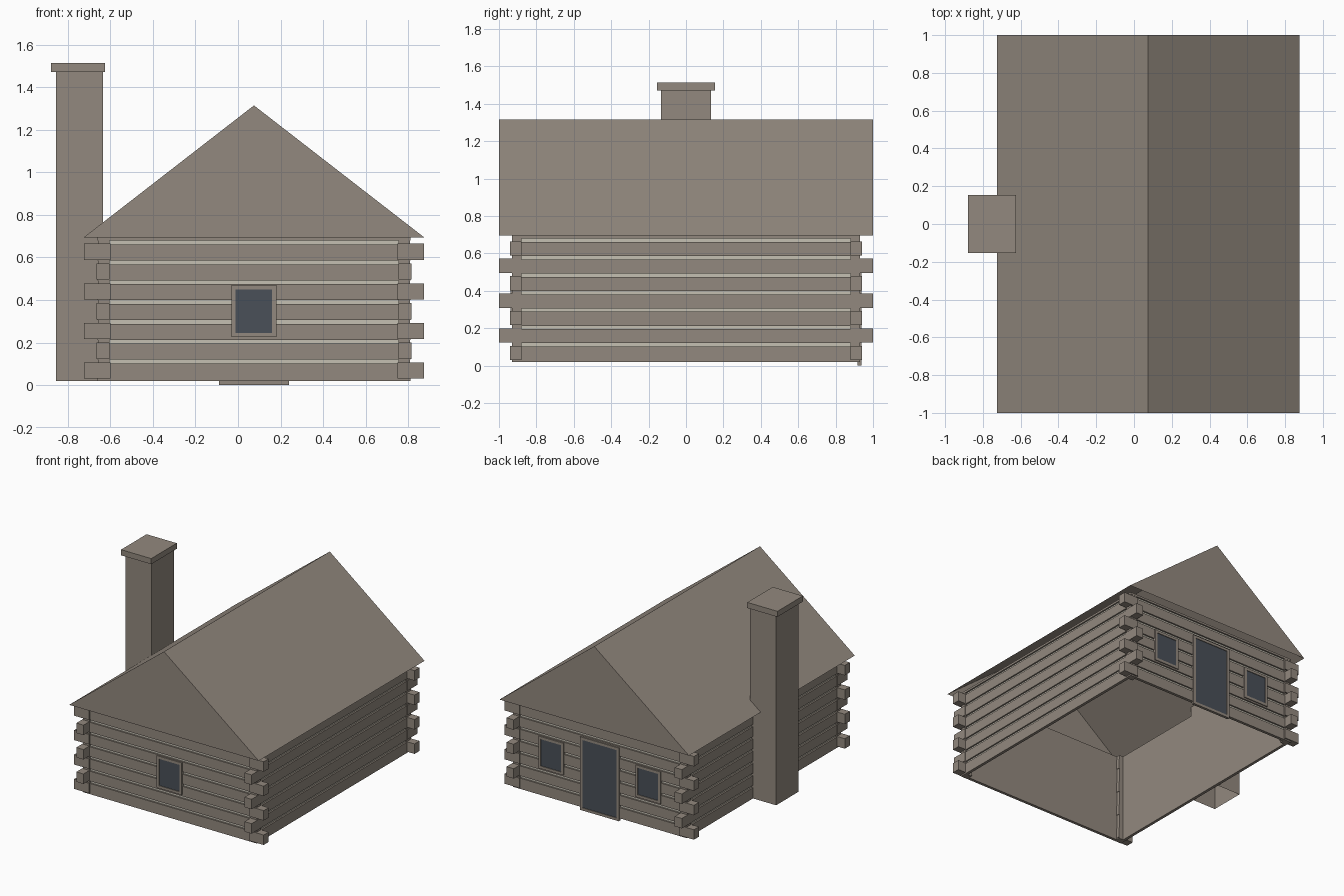
import bpy, bmesh

old = bpy.data.objects.get("Cube")
if old:
    bpy.data.objects.remove(old, do_unlink=True)

CX = 0.075               # cabin centre line
HX, HY = 0.735, 0.93     # half sizes of the log walls
BASE, EAVE, RIDGE = 0.02, 0.695, 1.315
PITCH, ROWS = 0.0932, 7


def material(name, rgb):
    m = bpy.data.materials.new(name)
    m.use_nodes = True
    m.diffuse_color = (*rgb, 1)
    m.node_tree.nodes["Principled BSDF"].inputs["Base Color"].default_value = (*rgb, 1)
    return m


WOOD = material("weathered_wood", (0.29, 0.25, 0.21))
CHINK = material("pale_chinking", (0.56, 0.53, 0.45))
GLASS = material("dark_slate", (0.068, 0.08, 0.098))


def finish(name, bm, mat):
    bmesh.ops.recalc_face_normals(bm, faces=bm.faces)
    mesh = bpy.data.meshes.new(name)
    bm.to_mesh(mesh)
    bm.free()
    mesh.materials.append(mat)
    ob = bpy.data.objects.new(name, mesh)
    bpy.context.scene.collection.objects.link(ob)
    return ob


def add_box(bm, xs, ys, zs, open_bottom=False):
    corners = [[bm.verts.new((x, y, z)) for x, y in
                ((xs[0], ys[0]), (xs[1], ys[0]), (xs[1], ys[1]), (xs[0], ys[1]))]
               for z in zs]
    low, high = corners
    bm.faces.new(high)
    if not open_bottom:
        bm.faces.new(low[::-1])
    for i in range(4):
        j = (i + 1) % 4
        bm.faces.new((low[i], low[j], high[j], high[i]))


def box(name, xs, ys, zs, mat, open_bottom=False):
    bm = bmesh.new()
    add_box(bm, xs, ys, zs, open_bottom)
    return finish(name, bm, mat)


def add_ring(bm, hx, hy, inner_x, inner_y, z0, z1):
    """Rectangular band of wall around the cabin."""
    def loop(a, b, z):
        return [bm.verts.new((CX + sx * a, sy * b, z))
                for sx, sy in ((-1, -1), (1, -1), (1, 1), (-1, 1))]
    loops = [loop(hx, hy, z0), loop(hx, hy, z1),
             loop(inner_x, inner_y, z1), loop(inner_x, inner_y, z0)]
    for k in range(4):
        a, b = loops[k], loops[(k + 1) % 4]
        for i in range(4):
            j = (i + 1) % 4
            bm.faces.new((a[i], a[j], b[j], b[i]))


# Log courses with recessed chinking between them
logs, chinks = bmesh.new(), bmesh.new()
bottom = BASE
for i in range(ROWS):
    mid = 0.111 + PITCH * i
    add_ring(logs, HX, HY, HX - 0.02, HY - 0.02, bottom, mid - 0.009)
    add_ring(chinks, HX - 0.012, HY - 0.012, HX - 0.02, HY - 0.02, mid - 0.009, mid + 0.009)
    bottom = mid + 0.009
add_ring(logs, HX, HY, HX - 0.02, HY - 0.02, bottom, EAVE)
finish("log_walls", logs, WOOD)
finish("chinking", chinks, CHINK)

# Smooth inner wall
liner = bmesh.new()
add_ring(liner, HX - 0.02, HY - 0.02, HX - 0.022, HY - 0.022, BASE, EAVE)
finish("inner_wall", liner, WOOD)

# Corner posts and alternating log ends
posts, ends = bmesh.new(), bmesh.new()


def corner_box(bm, sx, sy, xs, ys, zs):
    add_box(bm, sorted(CX + sx * x for x in xs), sorted(sy * y for y in ys), zs)


for sx in (-1, 1):
    for sy in (-1, 1):
        corner_box(posts, sx, sy, (0.68, HX - 0.001), (0.88, HY - 0.001), (BASE, EAVE))
        for i in range(ROWS):
            mid = 0.068 + PITCH * i
            zs = (mid - 0.038, mid + 0.038)
            if i % 2 == 0:
                corner_box(ends, sx, sy, (0.675, 0.8), (0.88, 0.94), zs)
            else:
                corner_box(ends, sx, sy, (0.68, 0.74), (0.88, 1.0), zs)
finish("corner_posts", posts, WOOD)
finish("log_ends", ends, WOOD)

# Gabled roof, open underneath
bm = bmesh.new()
front, back = [[bm.verts.new((CX + x, y, z)) for x, z in
                ((-0.8, EAVE), (0, RIDGE), (0.8, EAVE))] for y in (-1, 1)]
bm.faces.new(front)
bm.faces.new(back[::-1])
for i in range(2):
    bm.faces.new((front[i], back[i], back[i + 1], front[i + 1]))
finish("roof", bm, WOOD)

# Chimney and its cap
box("chimney", (-0.855, -0.635), (-0.134, 0.134), (BASE, 1.475), WOOD, open_bottom=True)
box("chimney_cap", (-0.88, -0.625), (-0.154, 0.154), (1.472, 1.515), WOOD)


# Framed openings on the end walls
def opening(name, x, side, width, z0, z1, rim=0.02):
    w = width / 2
    bm = bmesh.new()
    ys = sorted((side * (HY - 0.012), side * (HY + 0.008)))
    add_box(bm, (x - w, x - w + rim), ys, (z0, z1))
    add_box(bm, (x + w - rim, x + w), ys, (z0, z1))
    add_box(bm, (x - w + rim, x + w - rim), ys, (z1 - rim, z1))
    add_box(bm, (x - w + rim, x + w - rim), ys, (z0, z0 + rim))
    finish(name + "_frame", bm, WOOD)
    panel_y = sorted((side * (HY - 0.004), side * (HY + 0.003)))
    box(name + "_panel", (x - w + rim, x + w - rim), panel_y, (z0 + rim, z1 - rim), GLASS)


opening("front_window", CX, -1, 0.212, 0.225, 0.47)
opening("back_window_left", CX + 0.41, 1, 0.212, 0.225, 0.47)
opening("back_window_right", CX - 0.41, 1, 0.212, 0.225, 0.47)
opening("back_door", CX, 1, 0.328, 0.0, 0.558)
